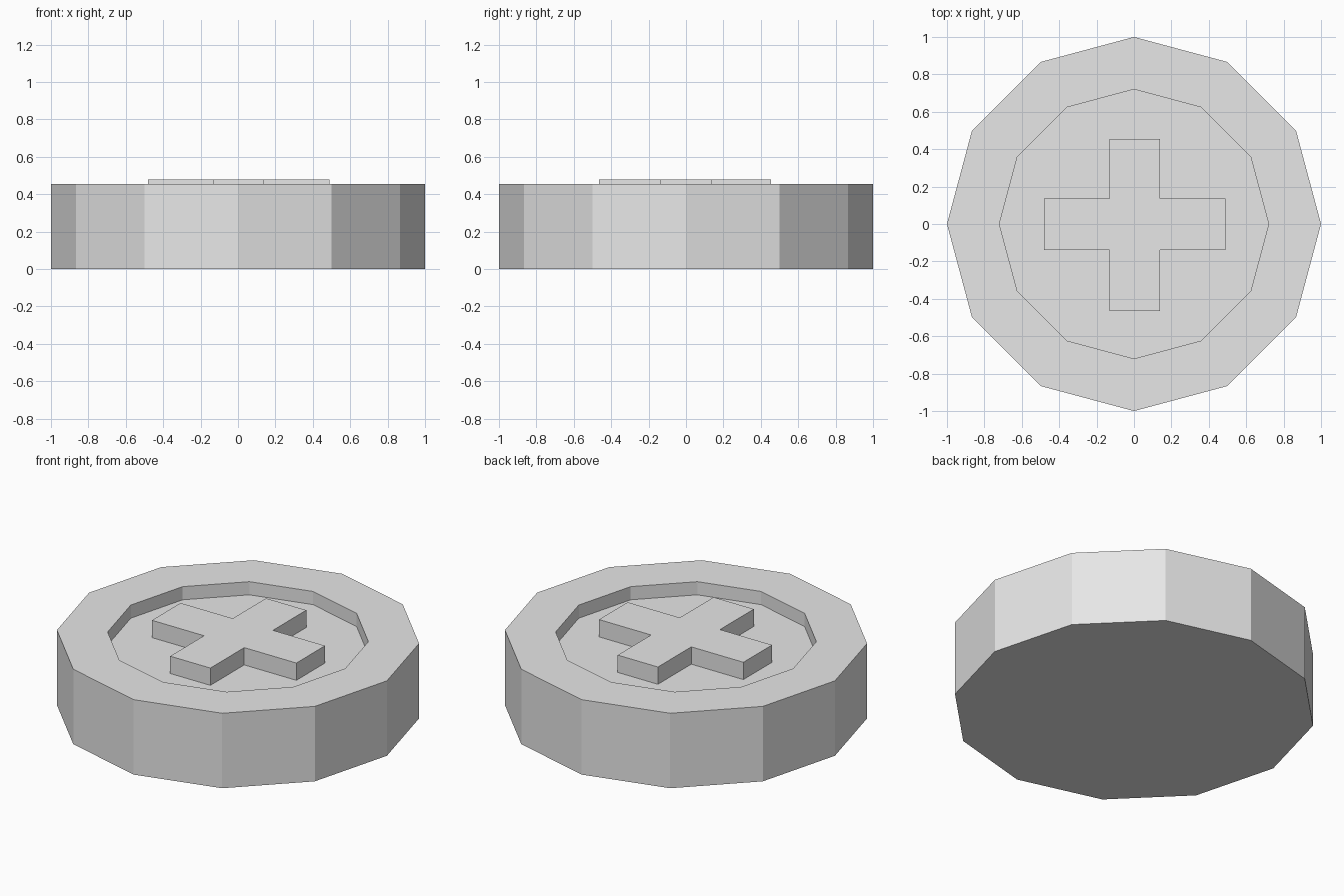
import bpy
import bmesh
from math import cos, sin, pi

if "Cube" in bpy.data.objects:
    bpy.data.objects.remove(bpy.data.objects["Cube"], do_unlink=True)

SIDES = 12
OUTER, INNER = 1.0, 0.72
RIM_Z, FLOOR_Z, CROSS_Z = 0.455, 0.375, 0.48

# Single light grey for the whole piece
grey = bpy.data.materials.new("light_grey")
grey.use_nodes = True
grey.diffuse_color = (0.8, 0.8, 0.8, 1)
grey.node_tree.nodes["Principled BSDF"].inputs["Base Color"].default_value = (0.8, 0.8, 0.8, 1)


def finish(name, bm):
    bmesh.ops.recalc_face_normals(bm, faces=bm.faces)
    mesh = bpy.data.meshes.new(name)
    bm.to_mesh(mesh)
    bm.free()
    mesh.materials.append(grey)
    obj = bpy.data.objects.new(name, mesh)
    bpy.context.collection.objects.link(obj)
    return obj


def ring(bm, radius, z):
    angles = [2 * pi * i / SIDES for i in range(SIDES)]
    return [bm.verts.new((radius * cos(a), radius * sin(a), z)) for a in angles]


# Twelve-sided disc with a recessed top
bm = bmesh.new()
profile = [(OUTER, 0), (OUTER, RIM_Z), (INNER, RIM_Z), (INNER, FLOOR_Z)]
rings = [ring(bm, r, z) for r, z in profile]
for low, high in zip(rings, rings[1:]):
    for i in range(SIDES):
        j = (i + 1) % SIDES
        bm.faces.new((low[i], low[j], high[j], high[i]))
bm.faces.new(rings[0][::-1])
bm.faces.new(rings[-1])
finish("disc_body", bm)

# Raised cross standing on the recess floor
x0, x1, x2, x3 = -0.48, -0.13, 0.14, 0.49
y0, y1, y2, y3 = -0.465, -0.14, 0.135, 0.455
outline = [(x1, y0), (x2, y0), (x2, y1), (x3, y1), (x3, y2), (x2, y2),
           (x2, y3), (x1, y3), (x1, y2), (x0, y2), (x0, y1), (x1, y1)]
bm = bmesh.new()
base = bm.faces.new([bm.verts.new((x, y, FLOOR_Z)) for x, y in outline])
top = bmesh.ops.extrude_face_region(bm, geom=[base], use_keep_orig=True)
verts = [v for v in top["geom"] if isinstance(v, bmesh.types.BMVert)]
bmesh.ops.translate(bm, verts=verts, vec=(0, 0, CROSS_Z - FLOOR_Z))
finish("raised_cross", bm)
